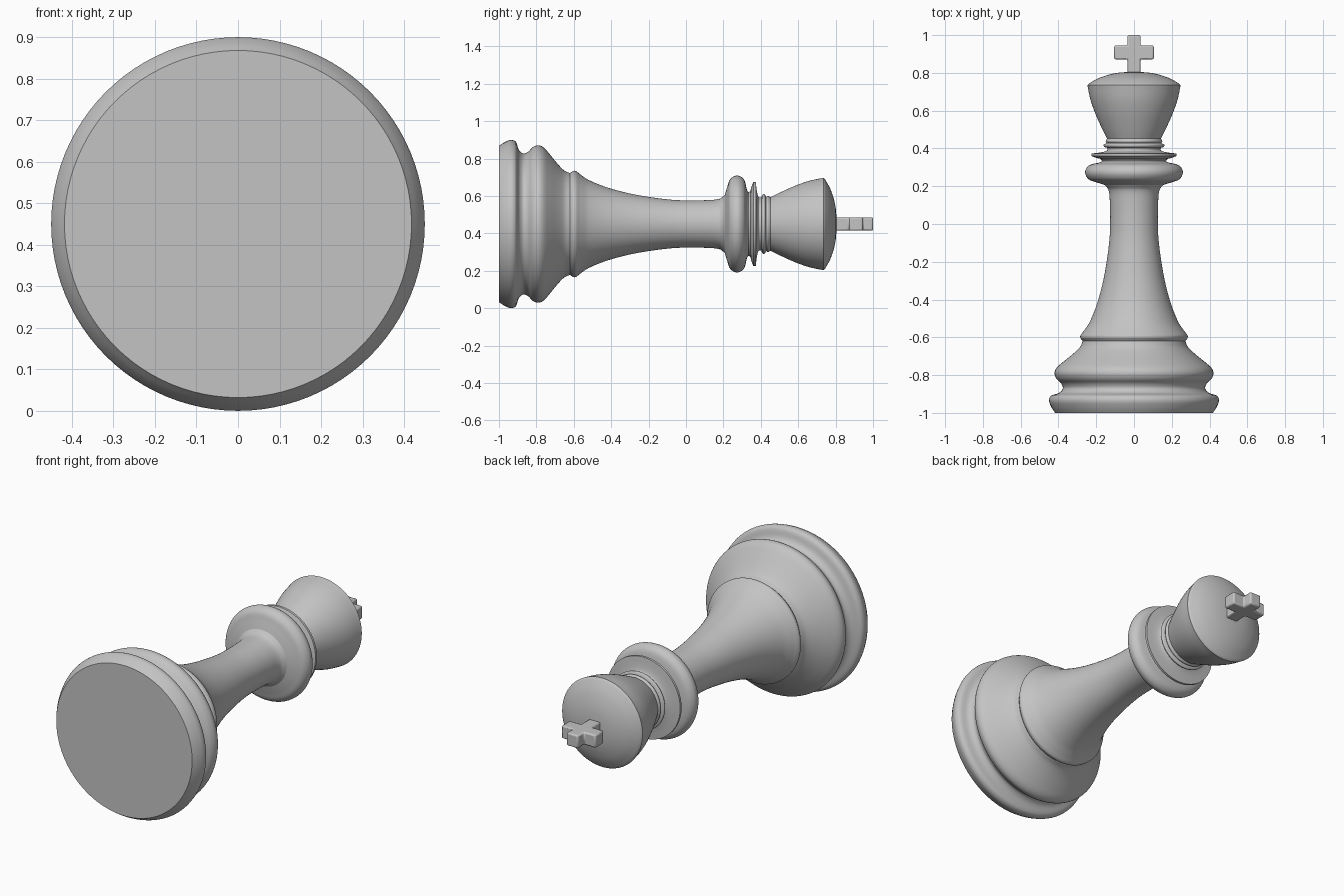
import bpy
import bmesh
import math
from mathutils import Vector

SIDES = 96          # divisions around the turned parts
STEPS = 5           # curve subdivisions between profile points
AXIS_HEIGHT = 0.45  # the piece lies along y at this height

# Remove the default object
default_object = bpy.data.objects.get("Cube")
if default_object:
    bpy.data.objects.remove(default_object, do_unlink=True)

# Single plain grey material
grey = bpy.data.materials.new("plain grey")
grey.use_nodes = True
grey_colour = (0.55, 0.55, 0.55, 1.0)
grey.diffuse_color = grey_colour
grey.node_tree.nodes["Principled BSDF"].inputs["Base Color"].default_value = grey_colour


def smooth_curve(points):
    """Pass a smooth curve through the (radius, y) points."""
    pts = [Vector(p) for p in points]
    last = len(pts) - 1
    tangents = []
    for i in range(last + 1):
        before, here, after = pts[max(i - 1, 0)], pts[i], pts[min(i + 1, last)]
        length = (here - before).length + (after - here).length
        tangents.append((after - before) / length)
    curve = [pts[0]]
    for i in range(last):
        start, end = pts[i], pts[i + 1]
        span = (end - start).length
        for step in range(1, STEPS + 1):
            t = step / STEPS
            ease = t * t * (3 - 2 * t)
            leave = t * (1 - t) ** 2 * span
            arrive = t * t * (t - 1) * span
            curve.append(start.lerp(end, ease) + tangents[i] * leave + tangents[i + 1] * arrive)
    return curve


def finish(name, bm):
    """Turn a bmesh into a named, shaded, coloured object."""
    mesh = bpy.data.meshes.new(name)
    bm.to_mesh(mesh)
    bm.free()
    obj = bpy.data.objects.new(name, mesh)
    bpy.context.collection.objects.link(obj)
    mesh.materials.append(grey)
    bpy.ops.object.select_all(action="DESELECT")
    obj.select_set(True)
    bpy.context.view_layer.objects.active = obj
    bpy.ops.object.shade_smooth_by_angle(angle=math.radians(35))
    return obj


def turned_part(name, sections, cap_start=False):
    """Revolve smooth profile sections, which meet at creases, around the long axis."""
    profile = []
    for section in sections:
        curve = smooth_curve(section)
        profile += curve[1:] if profile else curve
    bm = bmesh.new()
    rings = []
    for radius, y in profile:
        ring = []
        for j in range(SIDES):
            angle = math.tau * j / SIDES
            ring.append(bm.verts.new((radius * math.cos(angle), y,
                                      AXIS_HEIGHT + radius * math.sin(angle))))
        rings.append(ring)
    for lower, upper in zip(rings, rings[1:]):
        for j in range(SIDES):
            k = (j + 1) % SIDES
            bm.faces.new((lower[j], upper[j], upper[k], lower[k]))
    if cap_start:
        bm.faces.new(rings[0])
    bmesh.ops.remove_doubles(bm, verts=bm.verts, dist=0.00001)
    return finish(name, bm)


# Stepped foot with two rounded mouldings
turned_part("base", [
    [(0.418, -1), (0.437, -0.97), (0.45, -0.935), (0.44, -0.91), (0.395, -0.893),
     (0.377, -0.87), (0.385, -0.845), (0.41, -0.82), (0.421, -0.79), (0.41, -0.762),
     (0.375, -0.73), (0.32, -0.685), (0.285, -0.65), (0.272, -0.62)],
    [(0.272, -0.62), (0.284, -0.604)],
], cap_start=True)

# Slender flaring shaft with a bead at its foot
turned_part("shaft", [
    [(0.284, -0.604), (0.284, -0.59), (0.265, -0.565), (0.235, -0.52), (0.195, -0.42),
     (0.163, -0.3), (0.142, -0.18), (0.129, -0.07), (0.126, 0.02), (0.128, 0.12),
     (0.135, 0.18), (0.155, 0.207)],
])

# Wide rounded collar
turned_part("collar", [
    [(0.155, 0.207), (0.2, 0.221), (0.238, 0.235), (0.257, 0.262), (0.256, 0.288),
     (0.235, 0.312), (0.185, 0.325)],
    [(0.185, 0.325), (0.17, 0.333), (0.178, 0.345)],
])

# Thin rings under the head
turned_part("neck_rings", [
    [(0.178, 0.345), (0.2, 0.35), (0.225, 0.36)],
    [(0.225, 0.36), (0.225, 0.373)],
    [(0.225, 0.373), (0.17, 0.38), (0.142, 0.39), (0.142, 0.403)],
    [(0.142, 0.403), (0.158, 0.409), (0.16, 0.42), (0.144, 0.428)],
    [(0.144, 0.428), (0.15, 0.438), (0.143, 0.452)],
])

# Flared head with a shallow dome
turned_part("head", [
    [(0.143, 0.452), (0.167, 0.5), (0.205, 0.585), (0.231, 0.66), (0.247, 0.735)],
    [(0.247, 0.735), (0.236, 0.745), (0.18, 0.775), (0.1, 0.798), (0, 0.807)],
])

# Cross finial: half outline mirrored across x, then extruded and bevelled
STEM, ARM, THICKNESS = 0.035, 0.105, 0.072
half = [(STEM, 0.79), (STEM, 0.872), (ARM, 0.872), (ARM, 0.945), (STEM, 0.945), (STEM, 1)]
outline = half + [(-x, y) for x, y in reversed(half)]
bm = bmesh.new()
face = bm.faces.new([bm.verts.new((x, y, AXIS_HEIGHT - THICKNESS / 2)) for x, y in outline])
extruded = bmesh.ops.extrude_face_region(bm, geom=[face])
top_verts = [item for item in extruded["geom"] if isinstance(item, bmesh.types.BMVert)]
bmesh.ops.translate(bm, verts=top_verts, vec=(0, 0, THICKNESS))
bmesh.ops.recalc_face_normals(bm, faces=bm.faces)
cross = finish("cross_finial", bm)
bevel = cross.modifiers.new("soft edges", "BEVEL")
bevel.width = 0.008
bevel.segments = 2
